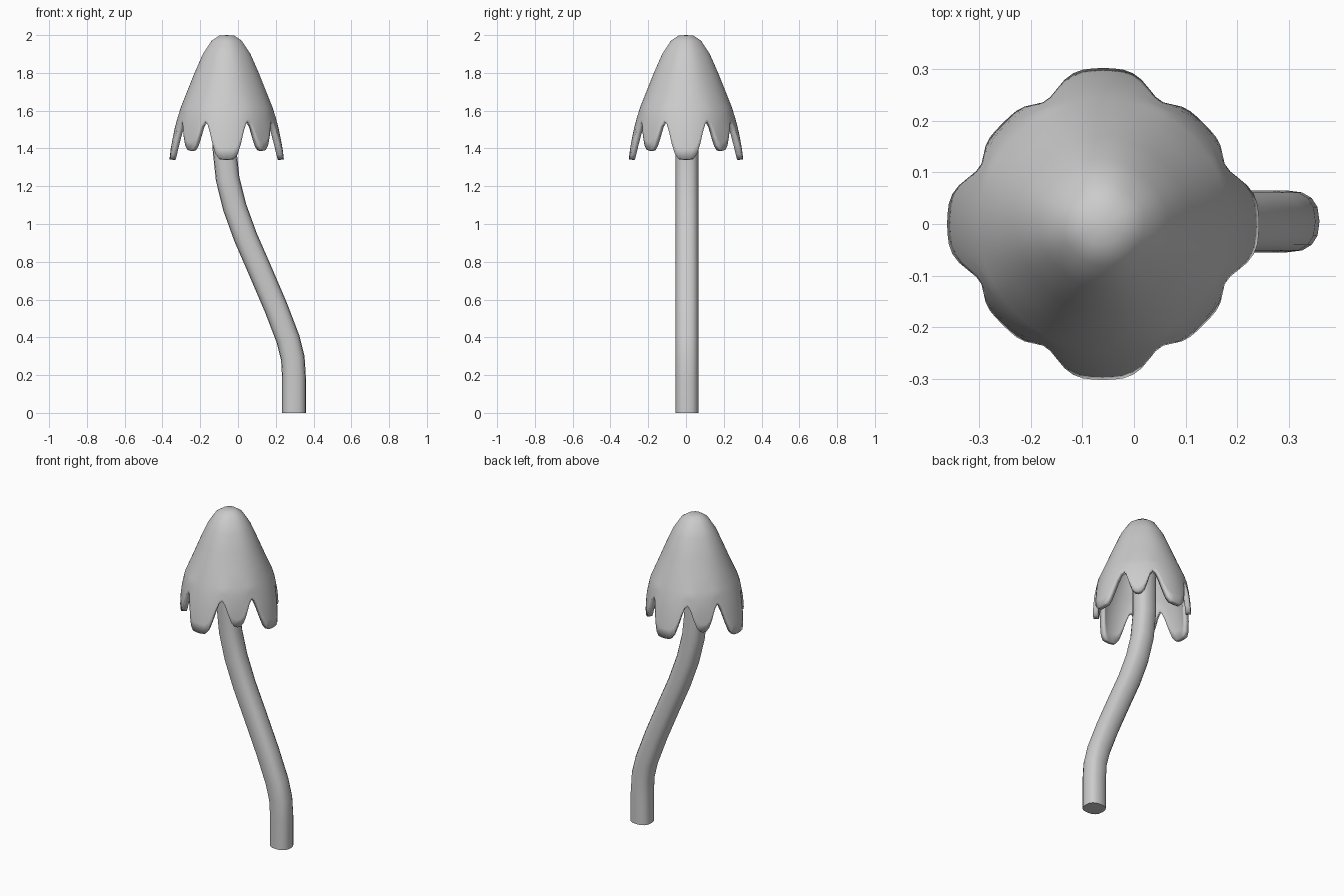
import bpy, bmesh, math
from mathutils import Vector

if "Cube" in bpy.data.objects:
    bpy.data.objects.remove(bpy.data.objects["Cube"])

CAP_X = -0.06
# cap profile (z, radius), diagonal flattening (z, dip) and hem height by angle from the nearest big lobe
PROFILE = [(2.0, 0.0), (1.997, 0.04), (1.97, 0.08), (1.9, 0.126), (1.8, 0.17), (1.7, 0.21),
           (1.6, 0.25), (1.5, 0.277), (1.4, 0.296), (1.34, 0.303)]
DIP = [(2.0, 0.03), (1.75, 0.03), (1.6, -0.005), (1.5, 0.03), (1.38, 0.075)]
HEM = [(0, 1.342), (8, 1.345), (12, 1.375), (15.5, 1.43), (19, 1.49), (22.5, 1.53), (26, 1.545),
       (29.5, 1.525), (34, 1.46), (38, 1.41), (41, 1.393), (45, 1.388)]


def lerp_table(table, v):
    for (a, fa), (b, fb) in zip(table, table[1:]):
        if min(a, b) <= v <= max(a, b):
            return fa + (fb - fa) * (v - a) / (b - a)
    return table[-1][1]


def finish(bm, name, angle):
    bmesh.ops.recalc_face_normals(bm, faces=bm.faces)
    mesh = bpy.data.meshes.new(name)
    bm.to_mesh(mesh)
    bm.free()
    obj = bpy.data.objects.new(name, mesh)
    bpy.context.collection.objects.link(obj)
    bpy.ops.object.select_all(action='DESELECT')
    obj.select_set(True)
    bpy.context.view_layer.objects.active = obj
    bpy.ops.object.shade_smooth_by_angle(angle=math.radians(angle))
    return obj


def bridge(bm, lower, upper):
    n = len(lower)
    for i in range(n):
        j = (i + 1) % n
        bm.faces.new((lower[i], lower[j], upper[j], upper[i]))


# Cap: revolved bell with a scalloped hem, thin shell
bm = bmesh.new()
N = 96
heights = [1.997, 1.97, 1.9, 1.8, 1.7, 1.62]
apex = bm.verts.new((CAP_X, 0, 2.0))
rings = []
for row in range(len(heights) + 5):
    ring = []
    for i in range(N):
        deg = 360 * i / N
        d = deg % 90
        hem = lerp_table(HEM, min(d, 90 - d))
        if row < len(heights):
            z = heights[row]
        else:
            z = 1.62 + (hem - 1.62) * (row - len(heights) + 1) / 5
        a = math.radians(deg)
        diagonal = ((1 - math.cos(4 * a)) / 2) ** 1.5
        r = lerp_table(PROFILE, z) * (1 - lerp_table(DIP, z) * diagonal)
        ring.append(bm.verts.new((CAP_X + r * math.cos(a), r * math.sin(a), z)))
    rings.append(ring)
for i in range(N):
    bm.faces.new((apex, rings[0][i], rings[0][(i + 1) % N]))
for a, b in zip(rings, rings[1:]):
    bridge(bm, b, a)
cap = finish(bm, "mushroom_cap", 60)
shell = cap.modifiers.new("shell", 'SOLIDIFY')
shell.thickness = 0.03
shell.offset = -1

# Stem: slightly squared tube swept along an S-bend
PATH = [(0.297, 0), (0.297, 0.18), (0.29, 0.29), (0.265, 0.39), (0.2, 0.56), (0.11, 0.77),
        (0.04, 0.93), (-0.018, 1.09), (-0.055, 1.24), (-0.072, 1.4), (-0.07, 1.65), (-0.06, 1.93)]
pts = [Vector((x, 0.005, z)) for x, z in PATH]


def squared(c):
    return math.copysign(abs(c) ** 0.8, c) if abs(c) > 1e-6 else 0.0


bm = bmesh.new()
rings = []
for k, p in enumerate(pts):
    t = (pts[min(k + 1, len(pts) - 1)] - pts[max(k - 1, 0)]).normalized()
    side = Vector((t.z, 0, -t.x))
    ring = []
    for i in range(16):
        a = math.tau * i / 16
        ring.append(bm.verts.new(p + side * 0.063 * squared(math.cos(a))
                                 + Vector((0, 0.06 * squared(math.sin(a)), 0))))
    rings.append(ring)
for a, b in zip(rings, rings[1:]):
    bridge(bm, a, b)
bm.faces.new(rings[0])
bm.faces.new(rings[-1])
finish(bm, "stem", 40)
